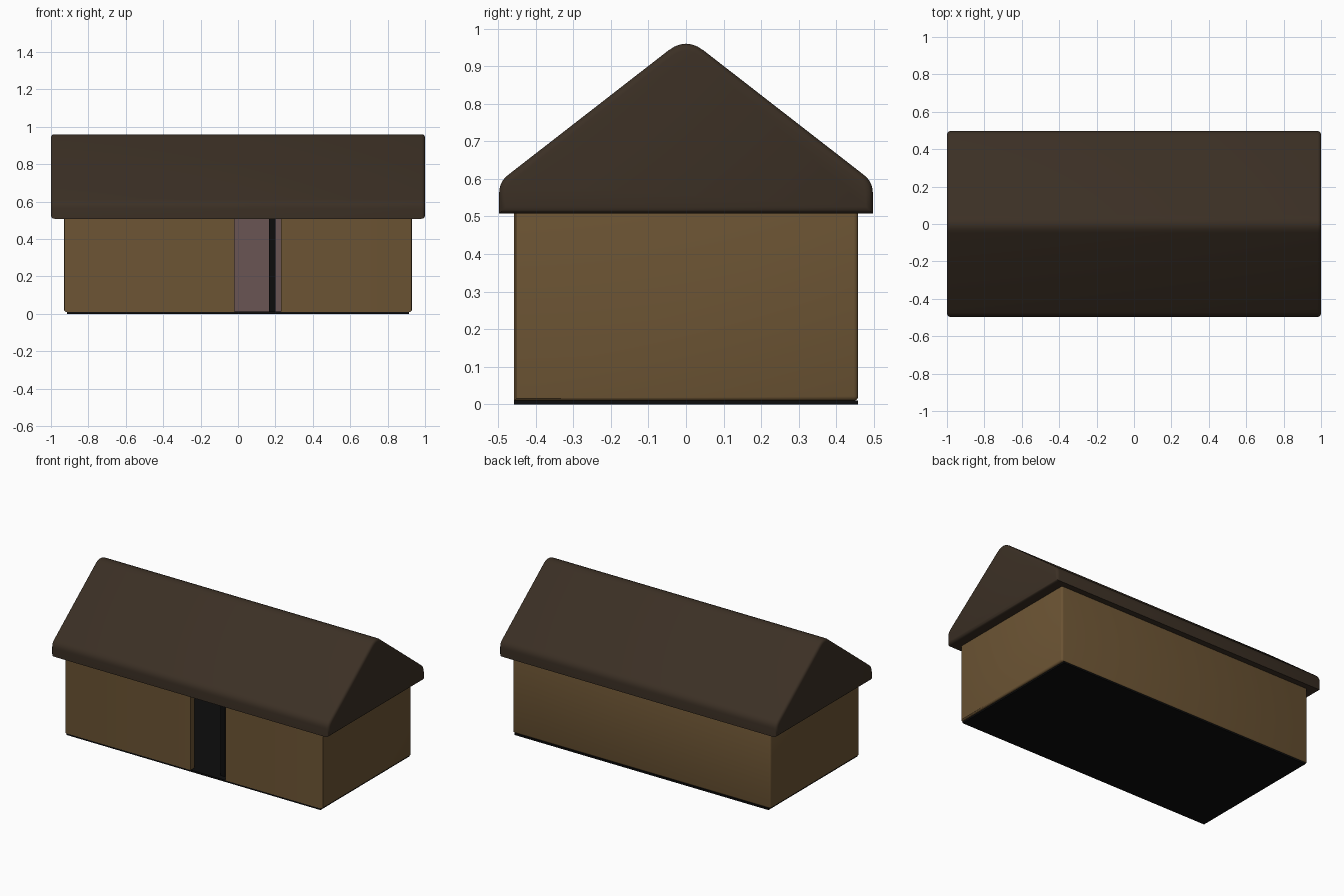
import bpy, bmesh, math
from mathutils import Vector

if "Cube" in bpy.data.objects:
    bpy.data.objects.remove(bpy.data.objects["Cube"])


def material(name, rgb):
    m = bpy.data.materials.new(name)
    m.diffuse_color = (*rgb, 1)
    m.use_nodes = True
    m.node_tree.nodes["Principled BSDF"].inputs["Base Color"].default_value = m.diffuse_color
    return m


WALL = material("timber", (0.15, 0.089, 0.034))
ROOF = material("dark_roof", (0.044, 0.029, 0.018))
LINING = material("inner_wall", (0.142, 0.091, 0.087))
BLACK = material("black", (0.004, 0.004, 0.004))


def prism(points, offset):
    """Extrude a closed outline of 3D points along an offset."""
    bm = bmesh.new()
    face = bm.faces.new([bm.verts.new(p) for p in points])
    new = bmesh.ops.extrude_face_region(bm, geom=[face], use_keep_orig=True)["geom"]
    bmesh.ops.translate(bm, vec=offset, verts=[v for v in new if isinstance(v, bmesh.types.BMVert)])
    bmesh.ops.recalc_face_normals(bm, faces=bm.faces)
    return bm


def finish(bm, name, mats, angle=30):
    bmesh.ops.recalc_face_normals(bm, faces=bm.faces)
    me = bpy.data.meshes.new(name)
    bm.to_mesh(me)
    bm.free()
    for m in mats:
        me.materials.append(m)
    ob = bpy.data.objects.new(name, me)
    bpy.context.collection.objects.link(ob)
    bpy.ops.object.select_all(action='DESELECT')
    ob.select_set(True)
    bpy.context.view_layer.objects.active = ob
    bpy.ops.object.shade_smooth_by_angle(angle=math.radians(angle))
    return ob


def box(name, lo, hi, mat):
    (x0, y0, z0), (x1, y1, z1) = lo, hi
    bm = prism([(x0, y0, z0), (x1, y0, z0), (x1, y1, z0), (x0, y1, z0)], (0, 0, z1 - z0))
    return finish(bm, name, [mat])


def rounded(prev, corner, nxt, dist, steps=5):
    """Quadratic round-off of a profile corner."""
    p, c, n = Vector(prev), Vector(corner), Vector(nxt)
    a, b = c + (p - c).normalized() * dist, c + (n - c).normalized() * dist
    return [(1 - t) ** 2 * a + 2 * t * (1 - t) * c + t * t * b
            for t in (i / steps for i in range(steps + 1))]


# walls: one hollow outline with the doorway gap in the front
X, Y, T = 0.93, 0.458, 0.04
D0, D1 = -0.02, 0.23
xi, yi = X - T, Y - T
outline = [(D1, -Y), (X, -Y), (X, Y), (-X, Y), (-X, -Y), (D0, -Y),
           (D0, -yi), (-xi, -yi), (-xi, yi), (xi, yi), (xi, -yi), (D1, -yi)]
bm = prism([(x, y, 0.01) for x, y in outline], (0, 0, 0.51))
for f in bm.faces:
    c = f.calc_center_median()
    if abs(f.normal.z) < 0.5 and abs(c.x) < xi + 0.01 and abs(c.y) < yi + 0.01:
        f.material_index = 1
corners = [e for e in bm.edges
           if all(abs(v.co.x) > X - 0.01 and abs(v.co.y) > Y - 0.01 for v in e.verts)]
bmesh.ops.bevel(bm, geom=corners, offset=0.012, segments=3, profile=0.5, affect='EDGES')
finish(bm, "walls", [WALL, LINING])

# floor slab and the door leaf standing open inside
box("floor", (-0.915, -Y, 0), (0.915, Y, 0.011), BLACK)
box("open_door", (0.165, -yi, 0.011), (0.2, -yi + 0.25, 0.51), BLACK)

# roof: rounded gable profile, extruded, with softened gable ends
base_l, base_r = (-0.497, 0.508), (0.497, 0.508)
eave_l, eave_r, ridge = (-0.497, 0.592), (0.497, 0.592), (0, 0.978)
profile = [Vector(base_l), Vector(base_r)]
profile += rounded(base_r, eave_r, ridge, 0.03)
profile += rounded(eave_r, ridge, eave_l, 0.06, 6)
profile += rounded(ridge, eave_l, base_l, 0.03)
bm = prism([(-1, p.x, p.y) for p in profile], (2, 0, 0))
ends = [e for e in bm.edges if abs(e.verts[0].co.x - e.verts[1].co.x) < 0.001]
bmesh.ops.bevel(bm, geom=ends, offset=0.018, segments=3, profile=0.5, affect='EDGES')
finish(bm, "roof", [ROOF], 40)
